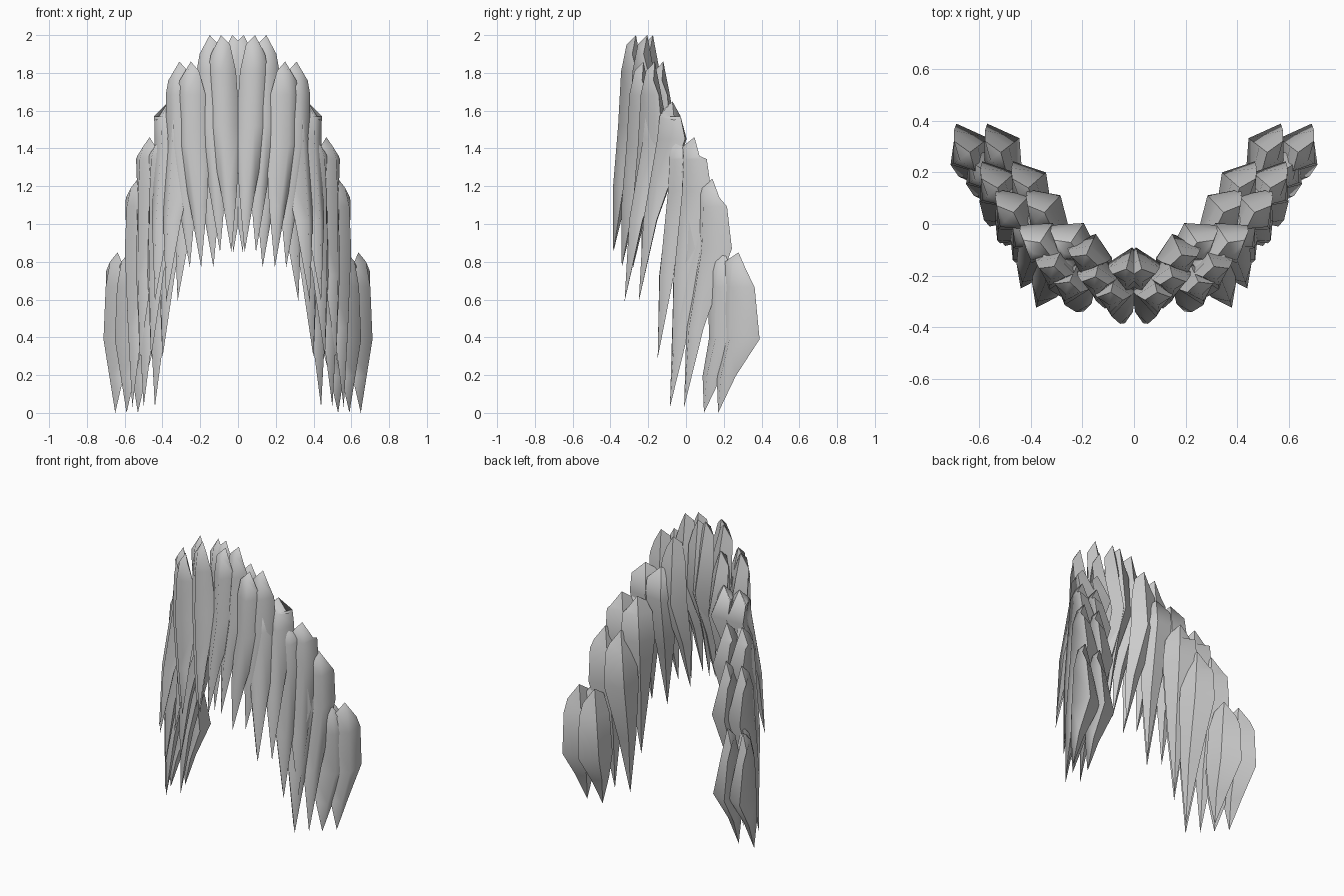
import bpy
import bmesh
from math import radians, cos, sin
from mathutils import Vector

cube = bpy.data.objects.get("Cube")
if cube:
    bpy.data.objects.remove(cube, do_unlink=True)

# One plain grey for every lock
grey = bpy.data.materials.new("plain_grey")
grey.use_nodes = True
colour = (0.6, 0.6, 0.6, 1)
grey.diffuse_color = colour
grey.node_tree.nodes["Principled BSDF"].inputs["Base Color"].default_value = colour


def lock(name, belly, tip, top_z, angle, half_width):
    """Four-sided lock: smooth outer ridge, narrow slanted top, inner belly, pointed tip."""
    out = Vector((cos(radians(angle)), sin(radians(angle)), 0))
    side = Vector((-out.y, out.x, 0))
    top = Vector((belly.x + 0.015, belly.y - 0.015, top_z))
    shoulder = belly.lerp(top, 0.6)
    low = belly.lerp(tip, 0.65)
    low.z = (belly.z + tip.z) / 2
    bm = bmesh.new()

    def ring(centre, width, front, arm, back, drops=(0, 0, 0, 0)):
        """Corners in order: outer ridge, left arm, inner ridge, right arm."""
        offsets = [out * front, side * width + out * arm, out * back, out * arm - side * width]
        for corner, drop in zip(offsets, drops):
            corner.z -= drop
        return [bm.verts.new(centre + corner) for corner in offsets]

    rings = [
        ring(top, half_width * 0.6, 0.05, 0.025, 0, (0.05, 0.1, 0, 0.05)),
        ring(shoulder, half_width * 0.88, 0.085, 0.01, -0.03),
        ring(belly, half_width, 0.11, 0, -0.07),
        ring(low, half_width * 0.52, 0.05, 0, -0.035),
    ]
    point = bm.verts.new(tip)
    ridge, left, inner, right = rings[0]
    bm.faces.new((inner, left, ridge))
    bm.faces.new((inner, ridge, right))
    for a, b in zip(rings, rings[1:]):
        for k in range(4):
            n = (k + 1) % 4
            bm.faces.new((a[k], a[n], b[n], b[k]))
    for k in range(4):
        bm.faces.new((rings[-1][k], rings[-1][(k + 1) % 4], point))
    bmesh.ops.recalc_face_normals(bm, faces=bm.faces)
    for f in bm.faces:
        f.smooth = True
    # Keep the arms, inner ridge and back rim crisp
    for k in (1, 2, 3):
        column = [r[k] for r in rings] + [point]
        for a, b in zip(column, column[1:]):
            bm.edges.get((a, b)).smooth = False
    for arm in (left, right):
        bm.edges.get((inner, arm)).smooth = False
    mesh = bpy.data.meshes.new(name)
    bm.to_mesh(mesh)
    bm.free()
    mesh.materials.append(grey)
    obj = bpy.data.objects.new(name, mesh)
    bpy.context.collection.objects.link(obj)
    obj.modifiers.new("mirror", "MIRROR")


# Clusters from chin to ear: belly, tip, top, facing, half width, near offset, inner offset
SIDE_OFFSETS = ((-0.06, -0.075), (-0.12, 0))
CLUSTERS = [
    ("chin", (0.135, -0.19, 1.52), (0.095, -0.325, 0.85), 2.0, -84, 0.085,
     ((-0.06, -0.06), (-0.12, 0.03))),
    ("front", (0.295, -0.15, 1.42), (0.255, -0.28, 0.77), 1.86, -72, 0.09,
     ((-0.06, -0.06), (-0.125, 0.045))),
    ("jaw", (0.35, -0.057, 1.45), (0.44, -0.25, 0.59), 1.65, -60, 0.105, SIDE_OFFSETS),
    ("cheek", (0.453, 0.06, 1.17), (0.52, -0.075, 0.29), 1.46, -47, 0.11, SIDE_OFFSETS),
    ("temple", (0.515, 0.155, 0.87), (0.56, -0.01, 0.03), 1.24, -40, 0.115, SIDE_OFFSETS),
    ("ear", (0.622, 0.293, 0.39), (0.65, 0.17, 0.0), 0.85, -35, 0.118, SIDE_OFFSETS),
]

for name, belly, tip, top_z, angle, width, (near, inner) in CLUSTERS:
    for part, shift in (("outer", (0, 0)), ("near", near), ("inner", inner)):
        move = Vector((*shift, 0))
        lock(f"{name}_{part}_lock", Vector(belly) + move, Vector(tip) + move, top_z, angle, width)
